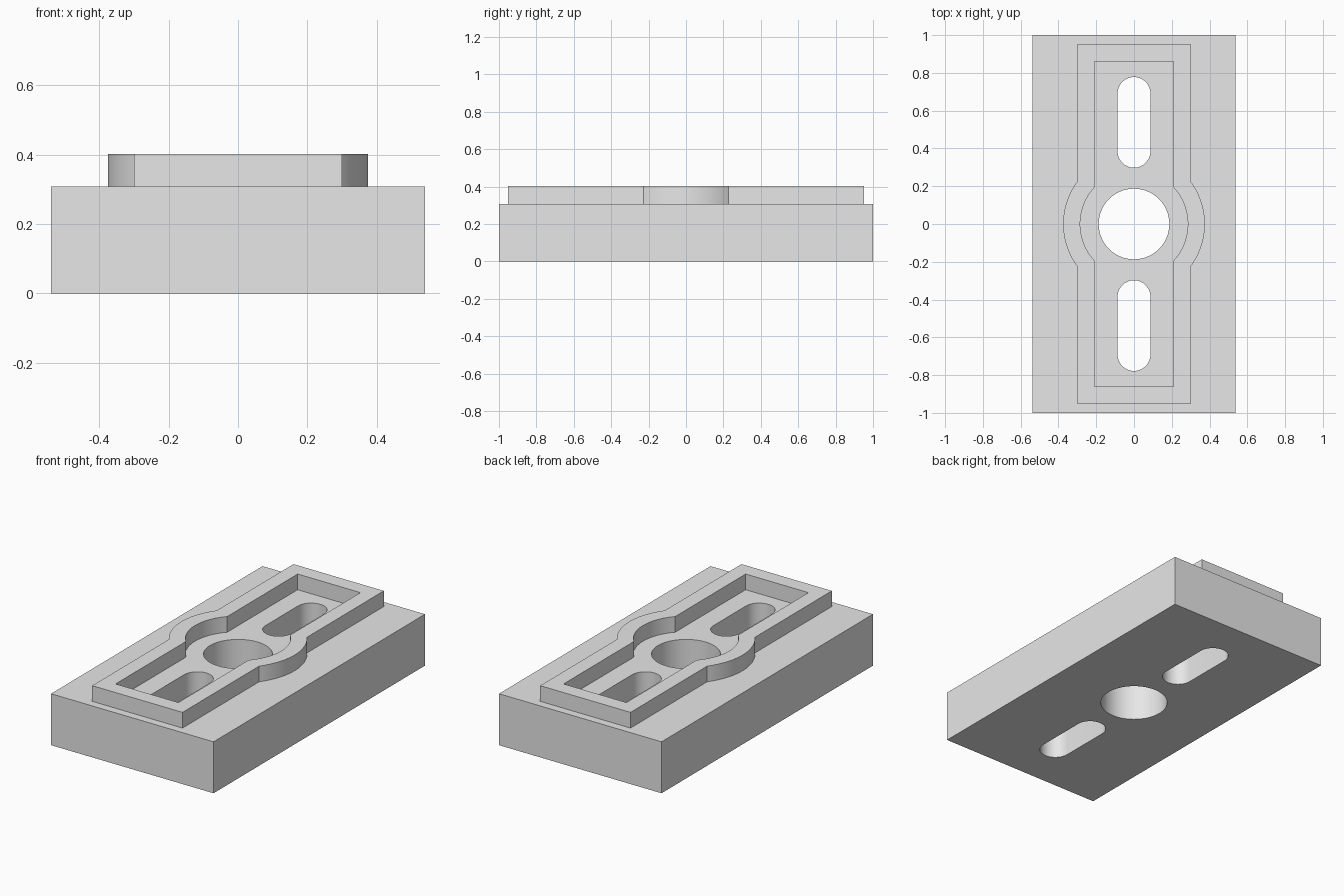
import bpy
import bmesh
from math import pi, cos, sin, asin, acos

cube = bpy.data.objects.get("Cube")
if cube:
    bpy.data.objects.remove(cube, do_unlink=True)

grey = bpy.data.materials.new("light grey")
grey.use_nodes = True
grey.diffuse_color = (0.8, 0.8, 0.8, 1)
grey.node_tree.nodes["Principled BSDF"].inputs["Base Color"].default_value = (0.8, 0.8, 0.8, 1)


def arc(cx, cy, r, start, end, steps):
    return [(cx + r * cos(start + (end - start) * i / steps),
             cy + r * sin(start + (end - start) * i / steps)) for i in range(steps + 1)]


def rectangle(hx, hy):
    return [(-hx, -hy), (hx, -hy), (hx, hy), (-hx, hy)]


def slot(y, r, half):
    return arc(0, y + half, r, 0, pi, 24) + arc(0, y - half, r, pi, 2 * pi, 24)


def bulged_rectangle(hx, hy, r):
    """Rectangle joined with a central disc that swells out on both long sides."""
    a = acos(hx / r)
    return ([(hx, -hy)] + arc(0, 0, r, -a, a, 24) + [(hx, hy), (-hx, hy)]
            + arc(0, 0, r, pi - a, pi + a, 24) + [(-hx, -hy)])


def extruded_part(name, outlines, bottom, top):
    """Fill the first outline, with the others as holes, and extrude it upward."""
    curve = bpy.data.curves.new(name, 'CURVE')
    curve.dimensions = '2D'
    curve.fill_mode = 'BOTH'
    curve.extrude = (top - bottom) / 2
    for points in outlines:
        spline = curve.splines.new('POLY')
        spline.points.add(len(points) - 1)
        for p, (x, y) in zip(spline.points, points):
            p.co = (x, y, 0, 1)
        spline.use_cyclic_u = True
    obj = bpy.data.objects.new(name, curve)
    bpy.context.collection.objects.link(obj)
    bpy.ops.object.select_all(action='DESELECT')
    obj.select_set(True)
    bpy.context.view_layer.objects.active = obj
    bpy.ops.object.convert(target='MESH')
    obj = bpy.context.object
    obj.name = name

    # Weld the caps to the walls and tidy the flat faces
    bm = bmesh.new()
    bm.from_mesh(obj.data)
    bmesh.ops.remove_doubles(bm, verts=bm.verts, dist=0.0001)
    bmesh.ops.translate(bm, verts=bm.verts, vec=(0, 0, (top + bottom) / 2))
    bmesh.ops.recalc_face_normals(bm, faces=bm.faces)
    bm.to_mesh(obj.data)
    bm.free()
    obj.data.materials.clear()
    obj.data.materials.append(grey)
    bpy.ops.object.shade_smooth_by_angle(angle=pi / 6)
    return obj


BASE_TOP, RIM_TOP = 0.308, 0.402

# Thick plate with a round centre hole and two long slots
extruded_part("base_plate", [
    rectangle(0.538, 1.0),
    arc(0, 0, 0.187, 0, 2 * pi * 63 / 64, 63),
    slot(0.538, 0.087, 0.153),
    slot(-0.538, 0.087, 0.153),
], 0, BASE_TOP)

# Raised rim that follows the slots and bulges around the hole
extruded_part("raised_rim", [
    bulged_rectangle(0.299, 0.952, 0.375),
    bulged_rectangle(0.208, 0.861, 0.285),
], BASE_TOP, RIM_TOP)
